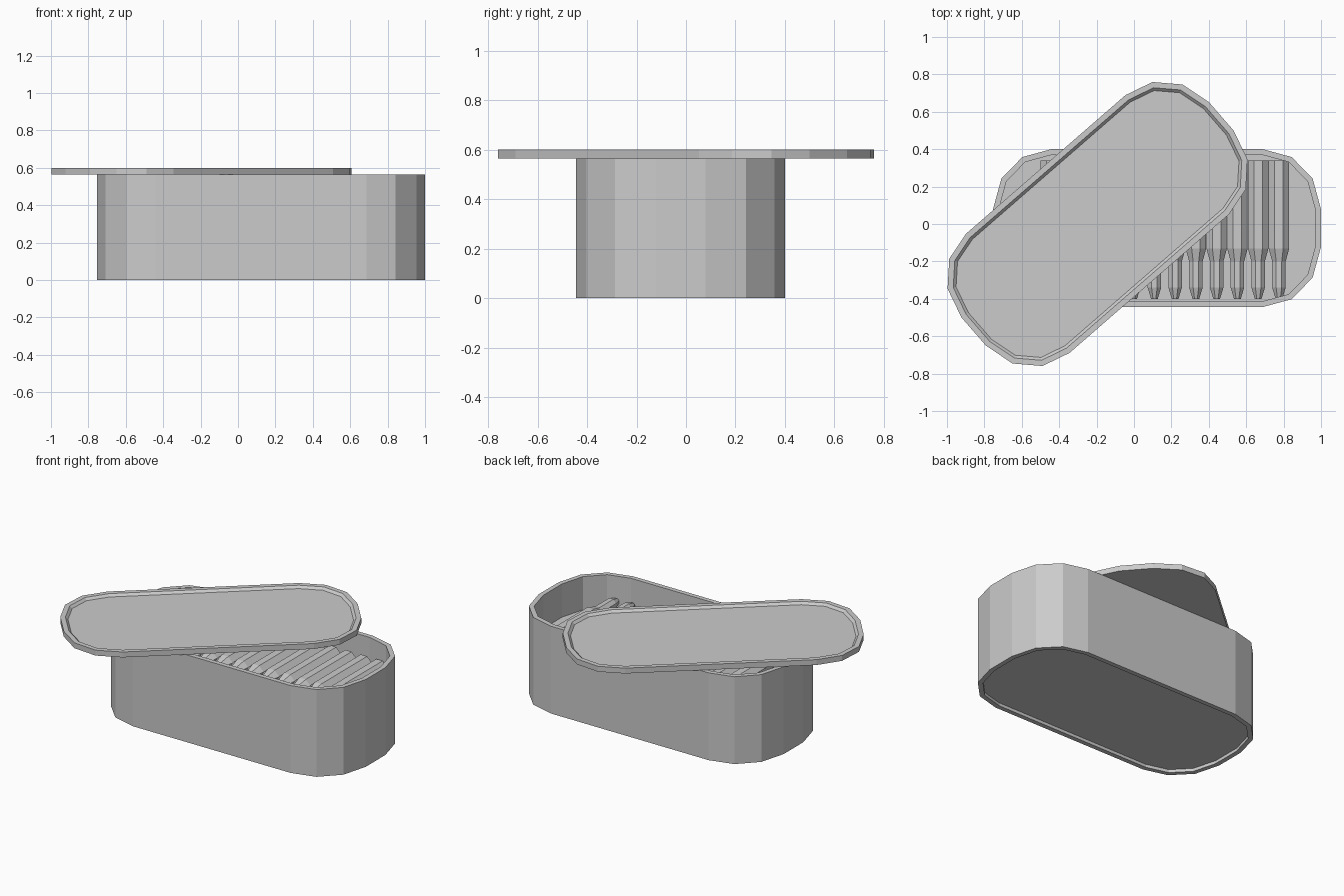
import bpy, bmesh, math
from mathutils import Vector

cube = bpy.data.objects.get("Cube")
if cube:
    bpy.data.objects.remove(cube, do_unlink=True)

grey = bpy.data.materials.new("tin grey")
grey.use_nodes = True
COLOUR = (0.6, 0.6, 0.6, 1)
grey.diffuse_color = COLOUR
grey.node_tree.nodes["Principled BSDF"].inputs["Base Color"].default_value = COLOUR

# Rounded-oblong outline, one quarter mirrored to all four corners
QUARTER = [(0.877, 0.10), (0.832, 0.265), (0.72, 0.38), (0.565, 0.422)]
OUTLINE = [Vector(p) for p in
           QUARTER + [(-x, y) for x, y in reversed(QUARTER)]
           + [(-x, -y) for x, y in QUARTER] + [(x, -y) for x, y in reversed(QUARTER)]]


def inset_ring(distance, z):
    """Outline moved inward by an even distance, at height z."""
    ring = []
    for i, p in enumerate(OUTLINE):
        a = (p - OUTLINE[i - 1]).normalized()
        b = (OUTLINE[(i + 1) % len(OUTLINE)] - p).normalized()
        n = Vector((-a.y - b.y, a.x + b.x)).normalized()
        q = p + n * distance / n.dot(Vector((-a.y, a.x)))
        ring.append((q.x, q.y, z))
    return ring


def loft(name, rings, location=(0, 0, 0), turn=0):
    """Bridge matching rings of points and cap both ends."""
    bm = bmesh.new()
    loops = [[bm.verts.new(p) for p in ring] for ring in rings]
    for low, high in zip(loops, loops[1:]):
        for i in range(len(low)):
            j = (i + 1) % len(low)
            bm.faces.new((low[i], low[j], high[j], high[i]))
    bm.faces.new(loops[0][::-1])
    bm.faces.new(loops[-1])
    bmesh.ops.recalc_face_normals(bm, faces=bm.faces)
    mesh = bpy.data.meshes.new(name)
    bm.to_mesh(mesh)
    bm.free()
    mesh.materials.append(grey)
    obj = bpy.data.objects.new(name, mesh)
    obj.location = location
    obj.rotation_euler.z = turn
    bpy.context.collection.objects.link(obj)
    return obj


# Open tin: recessed underside, outer wall, rim, inner wall and floor
TIN_TOP = 0.565
loft("tin_body", [inset_ring(d, z) for d, z in
                  [(0.03, 0.02), (0.03, 0), (0, 0), (0, TIN_TOP),
                   (0.03, TIN_TOP), (0.03, 0.35)]], (0.123, -0.022, 0))

# Turned lid with a raised rim and a sunken panel
loft("lid", [inset_ring(d, z) for d, z in
             [(0, 0), (0, 0.035), (0.03, 0.035), (0.045, 0.02)]],
     (-0.195, 0, TIN_TOP), math.radians(41))

# Row of fish: eight-sided bodies narrowing to a tail at the front
STATIONS = [(0.34, 0.055), (-0.13, 0.055), (-0.20, 0.036), (-0.34, 0.036), (-0.40, 0.018)]
PITCH = 0.111


def fish_ring(y, half_width):
    radius = half_width / math.cos(math.pi / 8)
    angles = [math.pi * (2 * k + 1) / 8 for k in range(8)]
    return [(radius * math.cos(a), y, radius * math.sin(a)) for a in angles]


for k in range(12):
    loft(f"fish_{k + 1}", [fish_ring(y, w) for y, w in STATIONS], (0.775 - PITCH * k, 0, 0.4))
